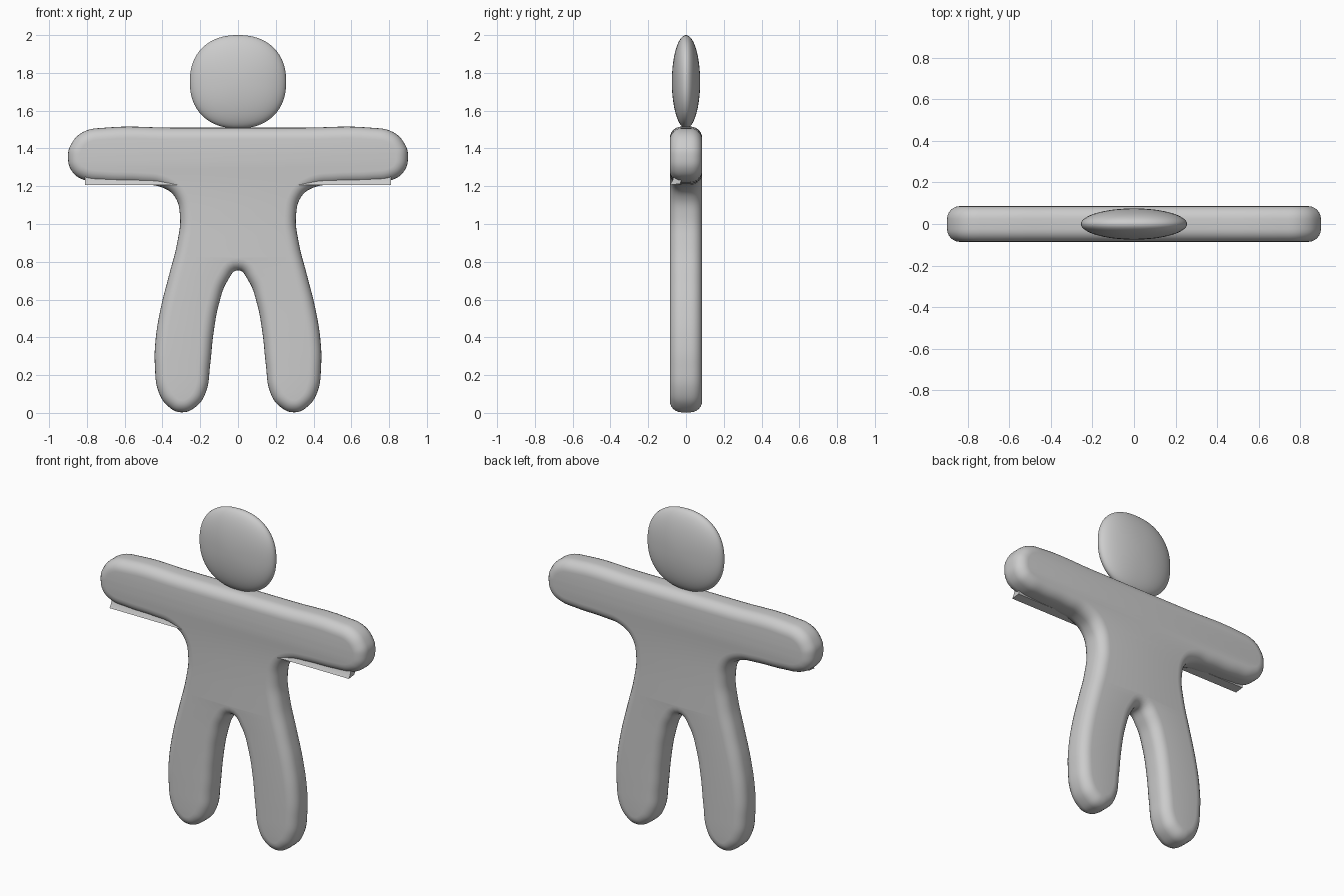
import bpy, bmesh, math
from mathutils import Matrix

cube = bpy.data.objects.get("Cube")
if cube:
    bpy.data.objects.remove(cube, do_unlink=True)

GREY = (0.6, 0.6, 0.6, 1)
mat = bpy.data.materials.new("plain grey")
mat.use_nodes = True
mat.diffuse_color = GREY
mat.node_tree.nodes["Principled BSDF"].inputs["Base Color"].default_value = GREY


def add_mesh(name, bm, angle):
    bmesh.ops.recalc_face_normals(bm, faces=bm.faces)
    me = bpy.data.meshes.new(name)
    bm.to_mesh(me)
    bm.free()
    me.materials.append(mat)
    ob = bpy.data.objects.new(name, me)
    bpy.context.collection.objects.link(ob)
    bpy.ops.object.select_all(action='DESELECT')
    ob.select_set(True)
    bpy.context.view_layer.objects.active = ob
    bpy.ops.object.shade_smooth_by_angle(angle=math.radians(angle))
    return ob


# Body: half outline from collar to crotch, mirrored, filled with a rounded rim
half = [(0.35, 1.51), (0.70, 1.51), (0.82, 1.487), (0.885, 1.42), (0.90, 1.36),
        (0.88, 1.28), (0.82, 1.235), (0.70, 1.217), (0.52, 1.21), (0.40, 1.193),
        (0.335, 1.145), (0.307, 1.04), (0.322, 0.90), (0.365, 0.73), (0.41, 0.55),
        (0.437, 0.38), (0.44, 0.25), (0.42, 0.11), (0.37, 0.035), (0.30, 0.003),
        (0.22, 0.035), (0.17, 0.11), (0.148, 0.25), (0.13, 0.42), (0.10, 0.58),
        (0.055, 0.70)]
outline = half + [(0, 0.755)] + [(-x, z) for x, z in reversed(half)]
RIM, HALF_DEPTH = 0.062, 0.086
cu = bpy.data.curves.new("body_outline", 'CURVE')
cu.dimensions = '2D'
cu.fill_mode = 'BOTH'
cu.resolution_u = 6
cu.bevel_depth = RIM
cu.bevel_resolution = 5
cu.offset = -RIM
cu.extrude = HALF_DEPTH - RIM
sp = cu.splines.new('BEZIER')
sp.bezier_points.add(len(outline) - 1)
for p, (x, z) in zip(sp.bezier_points, outline):
    p.co = (x, z, 0)
    p.handle_left_type = p.handle_right_type = 'AUTO'
sp.use_cyclic_u = True
helper = bpy.data.objects.new("body_outline", cu)
bpy.context.collection.objects.link(helper)
bpy.context.view_layer.update()
flat = bpy.data.meshes.new_from_object(
    helper.evaluated_get(bpy.context.evaluated_depsgraph_get()))
bm = bmesh.new()
bm.from_mesh(flat)
bpy.data.objects.remove(helper, do_unlink=True)
bpy.data.meshes.remove(flat)
bmesh.ops.remove_doubles(bm, verts=bm.verts, dist=0.0005)
bm.transform(Matrix.Rotation(math.pi / 2, 4, 'X'))
add_mesh("body", bm, 40)

# Head: flattened disc-like ball, slightly squared from the front
bm = bmesh.new()
bmesh.ops.create_uvsphere(bm, u_segments=64, v_segments=32, radius=1)
bm.transform(Matrix.Rotation(math.pi / 2, 4, 'X'))
POWER = 2.25
for v in bm.verts:
    r = math.hypot(v.co.x, v.co.z)
    if r > 1e-5:
        k = r / (abs(v.co.x) ** POWER + abs(v.co.z) ** POWER) ** (1 / POWER)
        v.co.x *= k
        v.co.z *= k
bm.transform(Matrix.Translation((0, 0, 1.753)) @ Matrix.Diagonal((0.255, 0.075, 0.247, 1)))
add_mesh("head", bm, 60)

# Sharp lip along the lower front edge of each arm
section = [(-0.066, 1.25), (-0.07, 1.232), (-0.085, 1.207), (-0.03, 1.213), (-0.02, 1.25)]
for side, name in ((1, "left_arm_lip"), (-1, "right_arm_lip")):
    bm = bmesh.new()
    ends = [[bm.verts.new((side * x, y, z)) for y, z in section] for x in (0.25, 0.81)]
    for ring in ends:
        bm.faces.new(ring)
    n = len(section)
    for i in range(n):
        j = (i + 1) % n
        bm.faces.new((ends[0][i], ends[0][j], ends[1][j], ends[1][i]))
    add_mesh(name, bm, 35)
